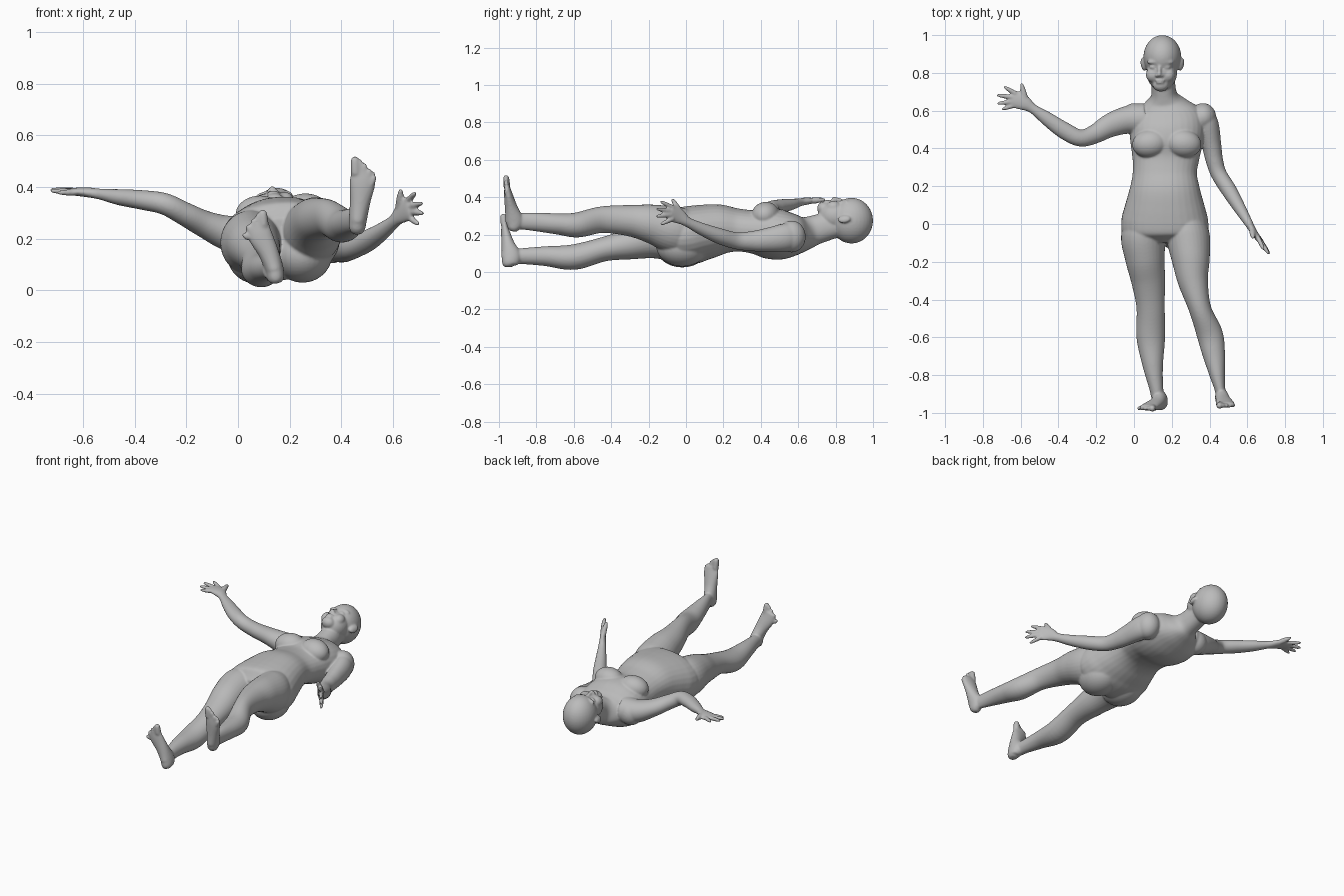
import bpy, bmesh, math
from mathutils import Vector, Matrix

bm = bmesh.new()


def spline(p, steps):
    """Catmull-Rom interpolation through points of any dimension."""
    q = [p[0]] + list(p) + [p[-1]]
    out = []
    for i in range(1, len(q) - 2):
        for s in range(steps):
            t = s / steps
            out.append([0.5 * (2 * b + (c - a) * t + (2 * a - 5 * b + 4 * c - d) * t * t
                               + (3 * b - a - 3 * c + d) * t ** 3)
                        for a, b, c, d in zip(q[i - 1], q[i], q[i + 1], q[i + 2])])
    return out + [list(p[-1])]


def loft(sections, up=(0, 0, 1), n=32, steps=6, power=1.0):
    """Skin of (x, y, z, half width, half thickness) sections along a path."""
    pts = spline(sections, steps)
    rings = []
    for i, (x, y, z, a, b) in enumerate(pts):
        lo, hi = pts[max(i - 1, 0)], pts[min(i + 1, len(pts) - 1)]
        t = (Vector(hi[:3]) - Vector(lo[:3])).normalized()
        side = t.cross(Vector(up)).normalized()
        top = side.cross(t).normalized()
        ring = []
        for k in range(n):
            w = 2 * math.pi * k / n
            c, s = math.cos(w), math.sin(w)
            c = math.copysign(abs(c) ** power, c)
            s = math.copysign(abs(s) ** power, s)
            ring.append(bm.verts.new(Vector((x, y, z)) + side * a * c + top * b * s))
        rings.append(ring)
    for r, q in zip(rings, rings[1:]):
        for k in range(n):
            bm.faces.new((r[k], r[(k + 1) % n], q[(k + 1) % n], q[k]))
    bm.faces.new(rings[0][::-1])
    bm.faces.new(rings[-1])


def blob(loc, radii, turn=(0, 0, 0)):
    """Ellipsoid; turn is in degrees about x, y, z."""
    m = Matrix.Translation(loc)
    for ang, ax in zip(turn, 'XYZ'):
        m = m @ Matrix.Rotation(math.radians(ang), 4, ax)
    m = m @ Matrix.Diagonal((*radii, 1))
    bmesh.ops.create_uvsphere(bm, u_segments=32, v_segments=20, radius=1, matrix=m)


def digit(root, tip, r0, r1):
    """Finger or toe with a rounded tip."""
    a, b = Vector(root), Vector(tip)
    up = (0.3, 0.2, 1) if abs((b - a).normalized().z) < 0.7 else (0, 1, 0)
    loft([(*a.lerp(b, f), r, r) for f, r in
          ((0, r0), (0.45, r0), (0.85, r1), (1, r1 * 0.5))], up, n=12, steps=3)


# torso, from crotch to neck
loft([(.165, -.10, .19, .15, .09), (.164, -.05, .19, .222, .145), (.163, .02, .197, .23, .155),
      (.163, .09, .212, .213, .148), (.163, .18, .227, .188, .135), (.163, .27, .225, .17, .115),
      (.168, .35, .217, .178, .115), (.172, .43, .21, .192, .135), (.175, .51, .2, .2, .133),
      (.172, .58, .2, .185, .112), (.165, .635, .207, .125, .09), (.16, .68, .222, .072, .08),
      (.155, .74, .24, .063, .076), (.15, .82, .26, .06, .07)], up=(-.08, 0, 1), power=.92)
# buttocks, breasts and shoulders
blob((.075, -.02, .13), (.115, .14, .105))
blob((.25, -.02, .14), (.115, .14, .11))
blob((.085, .425, .295), (.095, .075, .072), (12, 0, 8))
blob((.262, .425, .305), (.095, .075, .07), (12, 0, -8))
blob((.005, .57, .205), (.075, .07, .075))
blob((.365, .565, .19), (.07, .075, .085))

# legs
loft([(.07, .06, .19, .09, .11), (.05, -.06, .185, .118, .125), (.058, -.18, .177, .105, .105),
      (.075, -.3, .15, .09, .083), (.088, -.44, .122, .075, .065), (.089, -.6, .08, .076, .068),
      (.1, -.75, .085, .054, .053), (.118, -.87, .085, .037, .043), (.13, -.94, .08, .034, .04)])
loft([(.26, .06, .21, .09, .11), (.285, -.06, .225, .115, .125), (.3, -.18, .257, .102, .105),
      (.312, -.3, .275, .081, .084), (.35, -.45, .28, .059, .071), (.4, -.58, .252, .069, .067),
      (.421, -.68, .257, .061, .057), (.441, -.8, .268, .041, .05), (.456, -.88, .272, .028, .044),
      (.463, -.93, .272, .03, .04)])

# feet and toes
loft([(.15, -.945, .028, .018, .02), (.147, -.945, .045, .032, .04), (.14, -.935, .085, .036, .053),
      (.117, -.952, .15, .04, .035), (.085, -.966, .215, .048, .023), (.072, -.972, .262, .045, .014)],
     up=(0, 1, 0))
loft([(.46, -.925, .218, .016, .018), (.461, -.922, .236, .03, .034), (.464, -.918, .275, .035, .048),
      (.473, -.935, .345, .04, .034), (.482, -.95, .415, .05, .023), (.484, -.957, .46, .047, .014)],
     up=(0, 1, 0))
for i in range(5):
    f = i / 4
    r = .0185 if i == 0 else .0135 - .0006 * i
    bow = .012 * math.sin(f * math.pi)
    digit((.1 - .06 * f, -.972, .25 - .05 * f), (.095 - .076 * f, -.978, .312 - .092 * f + bow), r, r * .85)
    digit((.455 + .058 * f, -.957, .45 - .045 * f), (.452 + .078 * f, -.963, .518 - .075 * f + bow), r, r * .85)

# arms, from shoulder to palm
loft([(.05, .555, .21, .085, .08), (-.04, .55, .222, .073, .068), (-.13, .52, .257, .062, .052),
      (-.21, .475, .298, .05, .045), (-.285, .455, .335, .045, .042), (-.37, .495, .35, .045, .038),
      (-.46, .557, .361, .037, .031), (-.535, .61, .373, .026, .021), (-.585, .643, .38, .042, .019),
      (-.635, .662, .382, .046, .015), (-.65, .667, .382, .035, .011)])
loft([(.345, .6, .2, .06, .07), (.385, .53, .185, .062, .075), (.41, .42, .17, .052, .062),
      (.425, .34, .165, .046, .052), (.449, .265, .168, .042, .045), (.505, .175, .194, .041, .042),
      (.562, .08, .232, .032, .033), (.605, .008, .268, .023, .027), (.63, -.035, .298, .018, .042),
      (.66, -.08, .317, .015, .047), (.668, -.09, .322, .012, .036)])

# fingers and thumbs
for root, tip in (((-.62, .632, .38), (-.7, .607, .378)), ((-.63, .65, .382), (-.726, .638, .385)),
                  ((-.635, .67, .384), (-.727, .682, .39)), ((-.625, .69, .385), (-.69, .728, .392)),
                  ((.66, -.07, .285), (.7, -.135, .255)), ((.665, -.08, .305), (.718, -.16, .298)),
                  ((.662, -.08, .325), (.715, -.16, .338)), ((.655, -.07, .345), (.688, -.138, .378))):
    digit(root, tip, .0125, .0095)
digit((-.575, .655, .38), (-.597, .747, .387), .0165, .011)
digit((.625, -.025, .31), (.63, -.075, .392), .0165, .011)

# skull, jaw, cheeks and chin
blob((.15, .885, .275), (.1, .115, .122))
blob((.147, .8, .3), (.081, .092, .083), (0, -5, 0))
blob((.142, .735, .34), (.042, .034, .036))
for s in (-1, 1):
    blob((.14 + s * .042, .79, .343 + s * .004), (.035, .04, .034))
    # brows, eyelids and nostrils
    blob((.138 + s * .04, .857, .374 + s * .004), (.034, .011, .012), (0, s * 14 - 5, 0))
    blob((.138 + s * .037, .83, .366 + s * .004), (.02, .011, .014), (0, s * 12, 0))
    blob((.133 + s * .012, .786, .384), (.011, .01, .01))
# nose and lips
blob((.134, .813, .384), (.011, .036, .014), (-12, 0, 0))
blob((.133, .792, .392), (.012, .012, .013))
blob((.137, .761, .377), (.027, .007, .01))
blob((.137, .749, .375), (.023, .007, .011))
# ears
blob((.25, .845, .283), (.013, .036, .022), (0, -25, -12))
blob((.05, .845, .255), (.013, .036, .022), (0, 25, 12))

mesh = bpy.data.meshes.new("body")
bmesh.ops.recalc_face_normals(bm, faces=bm.faces)
bm.to_mesh(mesh)
bm.free()
body = bpy.data.objects.new("body", mesh)
bpy.context.collection.objects.link(body)

skin = bpy.data.materials.new("plain grey")
skin.diffuse_color = (.5, .5, .5, 1)
mesh.materials.append(skin)

# fuse all parts into one smooth skin
fuse = body.modifiers.new("fuse", 'REMESH')
fuse.mode = 'VOXEL'
fuse.voxel_size = .0055
fuse.use_smooth_shade = True
soften = body.modifiers.new("soften", 'SMOOTH')
soften.factor = .5
soften.iterations = 8
